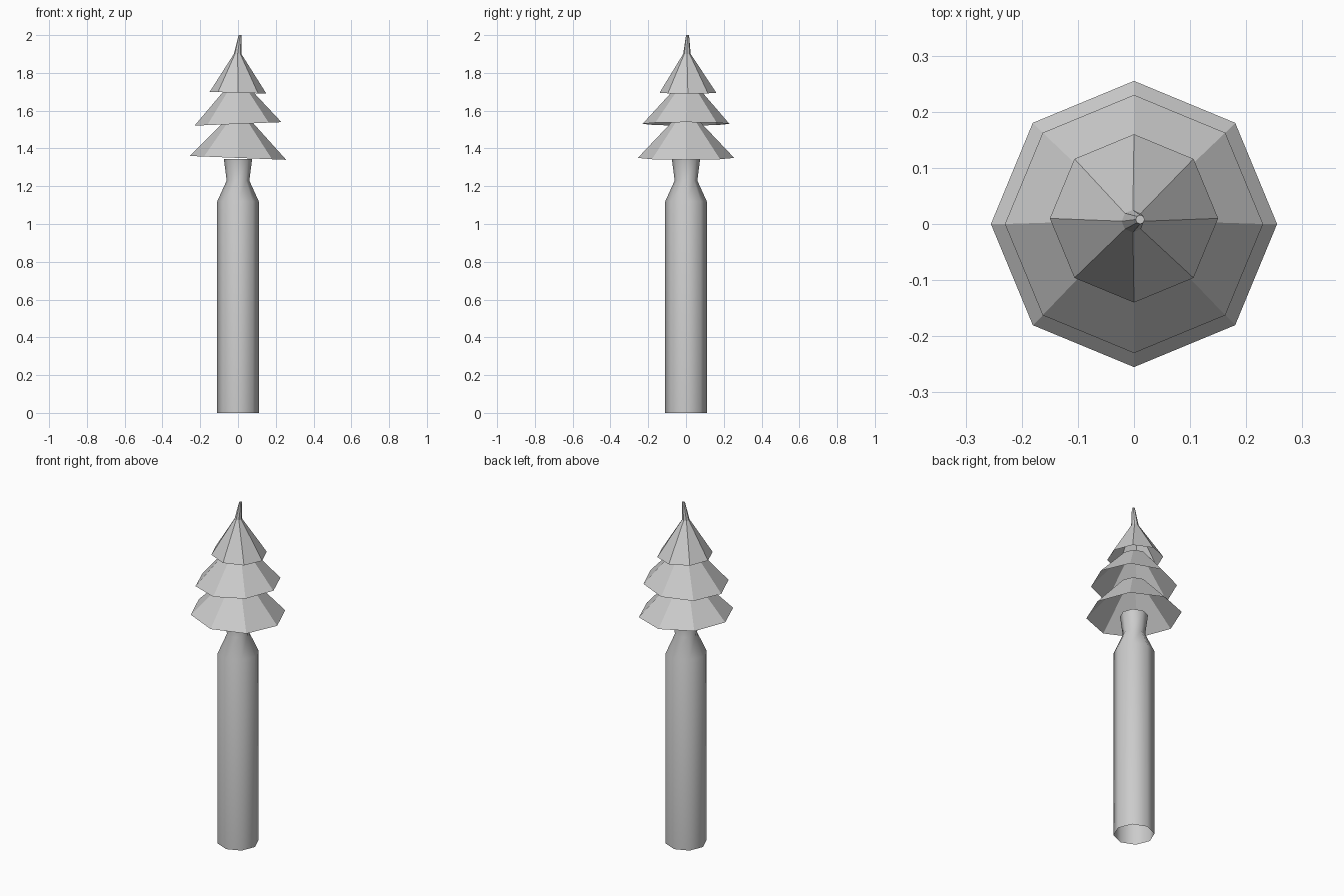
import bpy, bmesh, math

if "Cube" in bpy.data.objects:
    bpy.data.objects.remove(bpy.data.objects["Cube"])

SIDES = 8

def lofted(name, rings, cap_top=False, smooth=False):
    """Skin octagonal rings given as (radius, z, centre x, centre y, tilt along x)."""
    bm = bmesh.new()
    loops = []
    for r, z, cx, cy, tilt in rings:
        loop = []
        for i in range(SIDES):
            a = math.tau * i / SIDES
            dx, dy = r * math.cos(a), r * math.sin(a)
            loop.append(bm.verts.new((cx + dx, cy + dy, z + tilt * dx)))
        loops.append(loop)
    for lo, hi in zip(loops, loops[1:]):
        for i in range(SIDES):
            j = (i + 1) % SIDES
            bm.faces.new((lo[i], lo[j], hi[j], hi[i]))
    if cap_top:
        bm.faces.new(loops[-1])
    mesh = bpy.data.meshes.new(name)
    bm.to_mesh(mesh)
    bm.free()
    obj = bpy.data.objects.new(name, mesh)
    bpy.context.collection.objects.link(obj)
    if smooth:
        bpy.ops.object.select_all(action='DESELECT')
        obj.select_set(True)
        bpy.context.view_layer.objects.active = obj
        bpy.ops.object.shade_smooth_by_angle(angle=math.radians(50))
    return obj

# Trunk: straight open tube, tapering into a slightly flared neck
lofted("trunk", [(0.11, 0, 0, 0, 0), (0.11, 1.12, 0, 0, 0),
                 (0.06, 1.23, 0, 0, 0), (0.075, 1.345, 0, 0, 0)], smooth=True)

# Foliage: open, slightly tilted skirts
lofted("lower_foliage", [(0.255, 1.35, 0, 0, -0.04), (0.075, 1.54, 0, 0, 0)])
lofted("middle_foliage", [(0.23, 1.53, 0, 0, 0.04), (0.07, 1.71, 0, 0.005, 0)])

# Top skirt with a thin leaning tip
lofted("top_foliage", [(0.15, 1.695, 0, 0.01, -0.03), (0.02, 1.90, -0.002, 0.005, 0),
                       (0.008, 2.0, 0.011, 0.008, 0)], cap_top=True)
